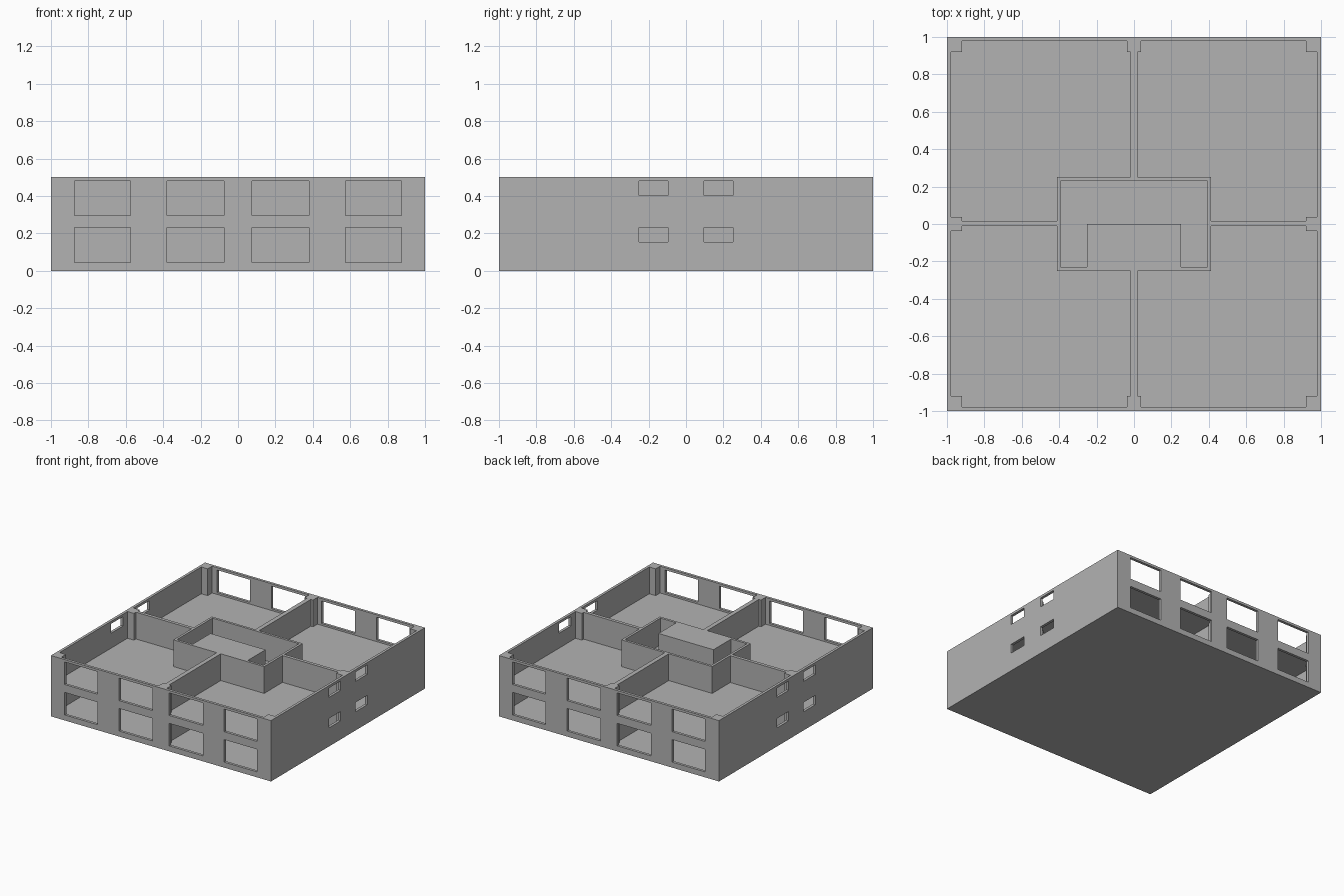
import bpy, bmesh, math
from mathutils import Matrix, Vector

cube = bpy.data.objects.get("Cube")
if cube:
    bpy.data.objects.remove(cube, do_unlink=True)

concrete = bpy.data.materials.new("concrete_grey")
concrete.use_nodes = True
GREY = (0.45, 0.45, 0.45, 1)
concrete.diffuse_color = GREY
concrete.node_tree.nodes["Principled BSDF"].inputs["Base Color"].default_value = GREY

TOP, STOREY, SLAB, THICK = 0.5, 0.25, 0.03, 0.022
INNER = 1 - THICK


def finish(name, bm):
    bmesh.ops.recalc_face_normals(bm, faces=bm.faces[:])
    mesh = bpy.data.meshes.new(name)
    bm.to_mesh(mesh)
    bm.free()
    mesh.materials.append(concrete)
    obj = bpy.data.objects.new(name, mesh)
    bpy.context.collection.objects.link(obj)
    return obj


def box(name, x, y, z=(0, TOP)):
    """Box from a (low, high) pair on each axis."""
    bm = bmesh.new()
    bmesh.ops.create_cube(bm, size=1)
    for v in bm.verts:
        v.co = [(a + b) / 2 + c * (b - a) for (a, b), c in zip((x, y, z), v.co)]
    return finish(name, bm)


def window_wall(name, half, spans, heights, angle):
    """Outer wall with openings at every span and height, turned about z."""
    us = sorted({-half, half, *[u for s in spans for u in s]})
    vs = sorted({0, TOP, *[v for h in heights for v in h]})
    bm = bmesh.new()
    grid = [[bm.verts.new((u, -1, v)) for v in vs] for u in us]
    for i in range(len(us) - 1):
        for j in range(len(vs) - 1):
            if (us[i], us[i + 1]) in spans and (vs[j], vs[j + 1]) in heights:
                continue
            bm.faces.new((grid[i][j], grid[i + 1][j],
                          grid[i + 1][j + 1], grid[i][j + 1]))
    made = bmesh.ops.extrude_face_region(bm, geom=bm.faces[:])["geom"]
    bmesh.ops.translate(bm, vec=Vector((0, THICK, 0)),
                        verts=[g for g in made if isinstance(g, bmesh.types.BMVert)])
    bmesh.ops.rotate(bm, verts=bm.verts[:], cent=(0, 0, 0),
                     matrix=Matrix.Rotation(math.radians(angle), 3, 'Z'))
    return finish(name, bm)


# Outer walls with large front and back windows and small side windows
wide = [(-0.875, -0.575), (-0.38, -0.075), (0.075, 0.38), (0.575, 0.875)]
small = [(-0.25, -0.095), (0.095, 0.25)]
tall_rows = [(0.045, 0.23), (0.295, 0.48)]
short_rows = [(0.153, 0.23), (0.403, 0.48)]
window_wall("front_wall", 1, wide, tall_rows, 0)
window_wall("back_wall", 1, wide, tall_rows, 180)
window_wall("left_wall", INNER, small, short_rows, 90)
window_wall("right_wall", INNER, small, short_rows, -90)

# Floor slabs
for name, z in (("ground_floor", 0), ("upper_floor", STOREY)):
    box(name, (-INNER, INNER), (-INNER, INNER), (z, z + SLAB))

# Posts at the corners and where the partitions meet the outer walls
POST, HALF = 0.92, 0.038
for side, s in (("left", 1), ("right", -1)):
    span = tuple(sorted((s * POST, s * INNER)))
    box(side + "_middle_post", span, (-HALF, HALF))
    for end, e in (("front", -1), ("back", 1)):
        box(f"{end}_{side}_post", span, tuple(sorted((e * POST, e * INNER))))
for end, e in (("front", -1), ("back", 1)):
    box(end + "_middle_post", (-HALF, HALF), tuple(sorted((e * POST, e * INNER))))

# Partitions between the four rooms
CX, CY, CORE = 0.413, 0.25, 0.02
PART = 0.018
box("front_partition", (-PART, PART), (-INNER, -CY))
box("back_partition", (-PART, PART), (CY, INNER))
box("right_partition", (-INNER, -CX), (-0.012, 0.015))
box("left_partition", (CX, INNER), (-0.012, 0.015))

# Central core with its solid shaft against the front side
box("core_front_wall", (-CX, CX), (-CY, -CY + CORE))
box("core_back_wall", (-CX, CX), (CY - CORE, CY))
box("core_right_wall", (-CX, -CX + CORE), (-CY + CORE, CY - CORE))
box("core_left_wall", (CX - CORE, CX), (-CY + CORE, CY - CORE))
box("core_shaft", (-0.25, 0.25), (-CY + CORE, 0))
